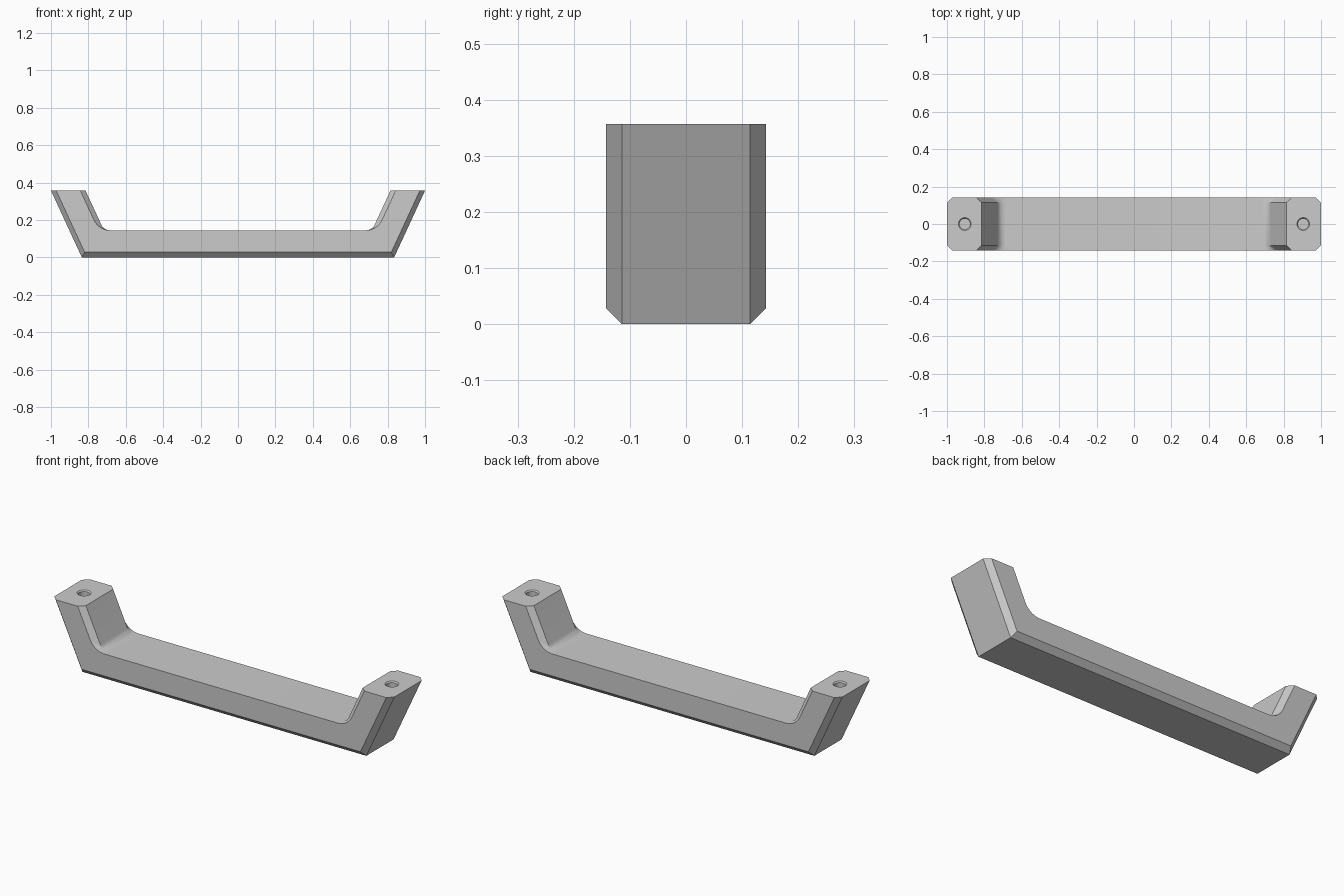
import bpy, bmesh, math

if "Cube" in bpy.data.objects:
    bpy.data.objects.remove(bpy.data.objects["Cube"])

HEIGHT, BAR_TOP, HALF_WIDTH, CHAMFER = 0.357, 0.145, 0.1425, 0.028
FOOT_X, SLOPE = 0.835, 0.165 / 0.357
INNER_X, FILLET_END, ARC_STEPS = 0.815, 0.685, 10
HOLE_X = 0.905

grey = bpy.data.materials.new("satin grey")
grey.use_nodes = True
grey.diffuse_color = (0.6, 0.6, 0.6, 1)
grey.node_tree.nodes["Principled BSDF"].inputs["Base Color"].default_value = (0.6, 0.6, 0.6, 1)


def make_object(name, bm):
    """Merge coplanar faces and turn the bmesh into a grey object."""
    bmesh.ops.recalc_face_normals(bm, faces=bm.faces)
    bm.normal_update()
    bmesh.ops.dissolve_limit(bm, angle_limit=0.005, verts=bm.verts, edges=bm.edges)
    mesh = bpy.data.meshes.new(name)
    bm.to_mesh(mesh)
    bm.free()
    mesh.materials.append(grey)
    obj = bpy.data.objects.new(name, mesh)
    bpy.context.collection.objects.link(obj)
    return obj


def loft(name, sections):
    """Closed solid through a list of matching point loops."""
    bm = bmesh.new()
    rings = [[bm.verts.new(p) for p in section] for section in sections]
    for a, b in zip(rings, rings[1:]):
        for i in range(len(a)):
            j = (i + 1) % len(a)
            bm.faces.new((a[i], a[j], b[j], b[i]))
    bm.faces.new(rings[0])
    bm.faces.new(rings[-1])
    return make_object(name, bm)


def fillet(corner_x):
    """Arc from the sloping leg down to the flat top of the bar."""
    turn = math.atan2(1, SLOPE)
    r = (corner_x - FILLET_END) / math.tan(turn / 2)
    return [(FILLET_END + r * math.sin(a), BAR_TOP + r * (1 - math.cos(a)))
            for a in (turn * i / ARC_STEPS for i in range(ARC_STEPS, -1, -1))]


def outline(inset):
    """Closed handle outline, legs and underside pulled in by the inset."""
    half = [(FOOT_X - inset + SLOPE * inset, inset),
            (FOOT_X + SLOPE * HEIGHT - inset, HEIGHT),
            (INNER_X + inset, HEIGHT)]
    half += fillet(INNER_X + inset - SLOPE * (HEIGHT - BAR_TOP))
    return half + [(-x, z) for x, z in reversed(half)]


# Handle body: outlines joined across the width, chamfered at both sides
handle = loft("handle", [
    [(x, y, z) for x, z in outline(inset)]
    for y, inset in ((-HALF_WIDTH, CHAMFER), (-HALF_WIDTH + CHAMFER, 0),
                     (HALF_WIDTH - CHAMFER, 0), (HALF_WIDTH, CHAMFER))])

# Blind screw holes with a small countersink
bpy.context.view_layer.objects.active = handle
for side in (-1, 1):
    cutter = loft("hole_cutter", [
        [(side * HOLE_X + r * math.cos(a), r * math.sin(a), z)
         for a in (math.tau * i / 32 for i in range(32))]
        for r, z in ((0.028, HEIGHT - 0.1), (0.028, HEIGHT - 0.006),
                     (0.034, HEIGHT), (0.034, HEIGHT + 0.05))])
    cutter.hide_render = True
    cut = handle.modifiers.new("screw_hole", 'BOOLEAN')
    cut.operation = 'DIFFERENCE'
    cut.solver = 'EXACT'
    cut.object = cutter
    bpy.ops.object.modifier_apply(modifier=cut.name)
    bpy.data.objects.remove(cutter)

# Smooth fillets and holes, crisp chamfers
for obj in bpy.context.selected_objects:
    obj.select_set(False)
handle.select_set(True)
bpy.ops.object.shade_smooth_by_angle(angle=math.radians(20))
